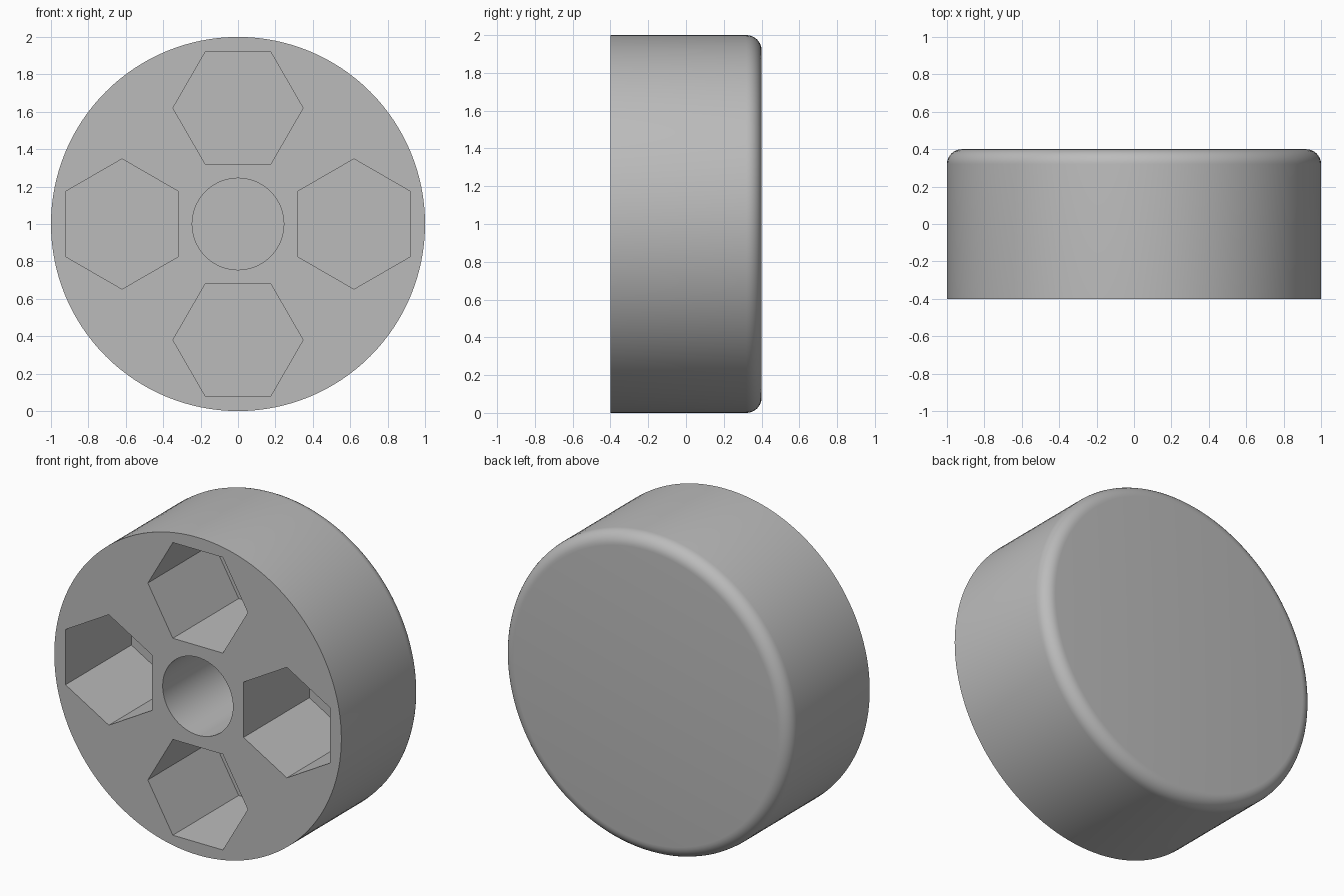
import bpy
import bmesh
from math import sin, cos, pi, radians
from mathutils import Matrix, Vector

if "Cube" in bpy.data.objects:
    bpy.data.objects.remove(bpy.data.objects["Cube"], do_unlink=True)

RADIUS, HALF_DEPTH, FILLET = 1.0, 0.4, 0.08
POCKET_DEPTH, HOLE_DEPTH = 0.655, 0.655
CENTRE = Vector((0, 0, RADIUS))

grey = bpy.data.materials.new("plain_grey")
grey.use_nodes = True
colour = (0.5, 0.5, 0.5, 1)
grey.diffuse_color = colour
grey.node_tree.nodes["Principled BSDF"].inputs["Base Color"].default_value = colour


def make_object(name, bm):
    bmesh.ops.recalc_face_normals(bm, faces=bm.faces)
    mesh = bpy.data.meshes.new(name)
    bm.to_mesh(mesh)
    bm.free()
    mesh.materials.append(grey)
    obj = bpy.data.objects.new(name, mesh)
    bpy.context.collection.objects.link(obj)
    return obj


def add_prism(bm, x, z, radius, sides, depth, start):
    """Prism along y, sunk into the front face by depth."""
    ring = []
    for i in range(sides):
        a = start + 2 * pi * i / sides
        ring.append(bm.verts.new((x + radius * cos(a), -HALF_DEPTH - 0.1,
                                  RADIUS + z + radius * sin(a))))
    face = bm.faces.new(ring)
    grown = bmesh.ops.extrude_face_region(bm, geom=[face])["geom"]
    verts = [g for g in grown if isinstance(g, bmesh.types.BMVert)]
    bmesh.ops.translate(bm, verts=verts, vec=(0, depth + 0.1, 0))


# Round body: lathed profile with a filleted back rim
profile = [(0, -HALF_DEPTH), (RADIUS, -HALF_DEPTH)]
for i in range(9):
    a = pi / 2 * i / 8
    profile.append((RADIUS - FILLET + FILLET * cos(a),
                    HALF_DEPTH - FILLET + FILLET * sin(a)))
profile.append((0, HALF_DEPTH))

bm = bmesh.new()
verts = [bm.verts.new((r, y, RADIUS)) for r, y in profile]
edges = [bm.edges.new(pair) for pair in zip(verts, verts[1:])]
bmesh.ops.spin(bm, geom=verts + edges, cent=CENTRE, axis=(0, 1, 0),
               angle=2 * pi, steps=128, use_duplicate=False)
bmesh.ops.remove_doubles(bm, verts=bm.verts, dist=1e-4)
bmesh.ops.dissolve_limit(bm, angle_limit=radians(0.1), verts=bm.verts, edges=bm.edges)
body = make_object("wheel_body", bm)

# Four hexagonal pockets and the axle hole
bm = bmesh.new()
for i in range(4):
    a = pi / 2 * i
    add_prism(bm, 0.62 * cos(a), 0.62 * sin(a), 0.348, 6, POCKET_DEPTH, a + pi / 2)
add_prism(bm, 0, 0, 0.245, 64, HOLE_DEPTH, 0)
cutter = make_object("pocket_cutter", bm)
cutter.hide_render = True
cutter.hide_viewport = True
cutter.display_type = 'WIRE'

cut = body.modifiers.new("pockets", 'BOOLEAN')
cut.operation = 'DIFFERENCE'
cut.solver = 'EXACT'
cut.object = cutter

# Apply the cut and drop the cutter
graph = bpy.context.evaluated_depsgraph_get()
result = bpy.data.meshes.new_from_object(body.evaluated_get(graph))
body.modifiers.clear()
body.data = result
bpy.data.objects.remove(cutter, do_unlink=True)

bpy.ops.object.select_all(action='DESELECT')
body.select_set(True)
bpy.context.view_layer.objects.active = body
bpy.ops.object.shade_smooth_by_angle(angle=radians(30))
